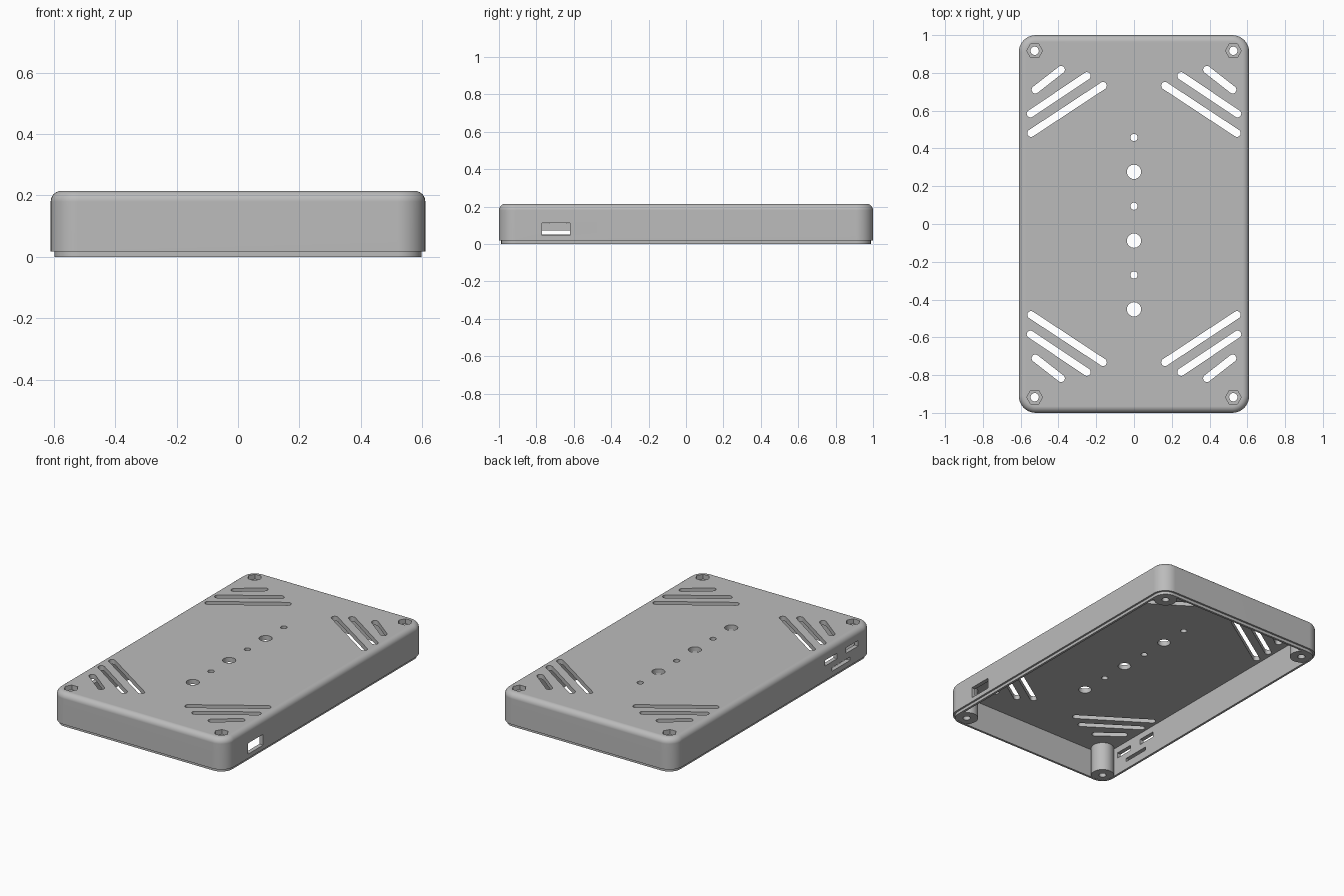
import bpy, bmesh, math
from mathutils import Matrix, Vector

cube = bpy.data.objects.get("Cube")
if cube:
    bpy.data.objects.remove(cube, do_unlink=True)

HX, HY, TOP, CORNER, ROUND = 0.61, 1.0, 0.215, 0.09, 0.035
POSTS = [(sx * 0.526, sy * 0.917) for sx in (-1, 1) for sy in (-1, 1)]

gray = bpy.data.materials.new("case gray")
gray.use_nodes = True
gray.diffuse_color = (0.5, 0.5, 0.5, 1)
gray.node_tree.nodes["Principled BSDF"].inputs["Base Color"].default_value = gray.diffuse_color


def make_object(name, bm):
    bmesh.ops.recalc_face_normals(bm, faces=bm.faces)
    mesh = bpy.data.meshes.new(name)
    bm.to_mesh(mesh)
    bm.free()
    mesh.materials.append(gray)
    obj = bpy.data.objects.new(name, mesh)
    bpy.context.collection.objects.link(obj)
    return obj


def ring(bm, inset, z, steps=8):
    """Rounded rectangle loop, inset from the outer outline."""
    r = CORNER - inset
    verts = []
    for q, (sx, sy) in enumerate(((1, 1), (-1, 1), (-1, -1), (1, -1))):
        for i in range(steps + 1):
            a = (q + i / steps) * math.pi / 2
            verts.append(bm.verts.new((sx * (HX - CORNER) + r * math.cos(a),
                                       sy * (HY - CORNER) + r * math.sin(a), z)))
    return verts


def cylinder(bm, x, y, r, z0, z1, sides=32):
    bmesh.ops.create_cone(bm, cap_ends=True, segments=sides, radius1=r, radius2=r,
                          depth=z1 - z0, matrix=Matrix.Translation((x, y, (z0 + z1) / 2)))


def box(bm, x, y0, y1, z0, z1):
    m = (Matrix.Translation((x, (y0 + y1) / 2, (z0 + z1) / 2))
         @ Matrix.Diagonal((0.14, y1 - y0, z1 - z0, 1)))
    bmesh.ops.create_cube(bm, size=1, matrix=m)


def slot(bm, a, b, r, z0, z1, steps=10):
    """Upright prism with a round-ended slot outline."""
    a, b = Vector(a), Vector(b)
    d = b - a
    base = math.atan2(d.y, d.x)
    pts = []
    for centre, start in ((b, base - math.pi / 2), (a, base + math.pi / 2)):
        for i in range(steps + 1):
            t = start + math.pi * i / steps
            pts.append(centre + Vector((math.cos(t), math.sin(t))) * r)
    face = bm.faces.new([bm.verts.new((p.x, p.y, z0)) for p in pts])
    new = bmesh.ops.extrude_face_region(bm, geom=[face])["geom"]
    bmesh.ops.translate(bm, vec=(0, 0, z1 - z0),
                        verts=[v for v in new if isinstance(v, bmesh.types.BMVert)])


def boolean(target, tool, operation):
    mod = target.modifiers.new(operation.lower(), 'BOOLEAN')
    mod.operation, mod.solver, mod.object = operation, 'EXACT', tool
    bpy.ops.object.select_all(action='DESELECT')
    bpy.context.view_layer.objects.active = target
    target.select_set(True)
    bpy.ops.object.modifier_apply(modifier=mod.name)
    bpy.data.objects.remove(tool, do_unlink=True)


# Shell: cavity ceiling, inner wall, stepped lip, outer wall, rounded top edge
profile = [(0.026, 0.185), (0.026, 0), (0.012, 0), (0.012, 0.018), (0, 0.018)]
for i in range(7):
    a = i / 6 * math.pi / 2
    profile.append((ROUND * (1 - math.cos(a)), TOP - ROUND * (1 - math.sin(a))))
bm = bmesh.new()
rings = [ring(bm, *p) for p in profile]
for low, high in zip(rings, rings[1:]):
    for i in range(len(low)):
        j = (i + 1) % len(low)
        bm.faces.new((low[i], low[j], high[j], high[i]))
bm.faces.new(rings[0])
bm.faces.new(rings[-1])
case = make_object("case_cover", bm)

# Corner screw posts
bm = bmesh.new()
for x, y in POSTS:
    cylinder(bm, x, y, 0.068, 0.001, 0.195)
boolean(case, make_object("screw_posts", bm), 'UNION')

# Hexagonal nut pockets
bm = bmesh.new()
for x, y in POSTS:
    cylinder(bm, x, y, 0.042, 0.185, 0.3, 6)
    bmesh.ops.rotate(bm, verts=bm.verts[-12:], cent=(x, y, 0),
                     matrix=Matrix.Rotation(math.pi / 2, 3, 'Z'))
boolean(case, make_object("nut_pockets", bm), 'DIFFERENCE')

# Screw holes, centre row of holes, diagonal vents and side ports
bm = bmesh.new()
for x, y in POSTS:
    cylinder(bm, x, y, 0.022, -0.1, 0.3)
for i in range(6):
    cylinder(bm, 0, 0.458 - i * 0.182, 0.038 if i % 2 else 0.019, 0.1, 0.3)
vents = [((0.164, 0.732), (0.545, 0.481)),
         ((0.249, 0.784), (0.548, 0.584)),
         ((0.386, 0.817), (0.522, 0.711))]
for sx in (-1, 1):
    for sy in (-1, 1):
        for (ax, ay), (bx, by) in vents:
            slot(bm, (sx * ax, sy * ay), (sx * bx, sy * by), 0.02, 0.14, 0.3)
box(bm, HX, -0.77, -0.62, 0.045, 0.113)
box(bm, -HX, -0.64, -0.52, 0.11, 0.145)
box(bm, -HX, -0.85, -0.73, 0.11, 0.145)
box(bm, -HX, -0.77, -0.59, 0.05, 0.072)
boolean(case, make_object("openings", bm), 'DIFFERENCE')

# Smooth rounded edges, crisp flats
bpy.ops.object.shade_smooth_by_angle(angle=math.radians(30))
weighted = case.modifiers.new("weighted normals", 'WEIGHTED_NORMAL')
weighted.keep_sharp = True
